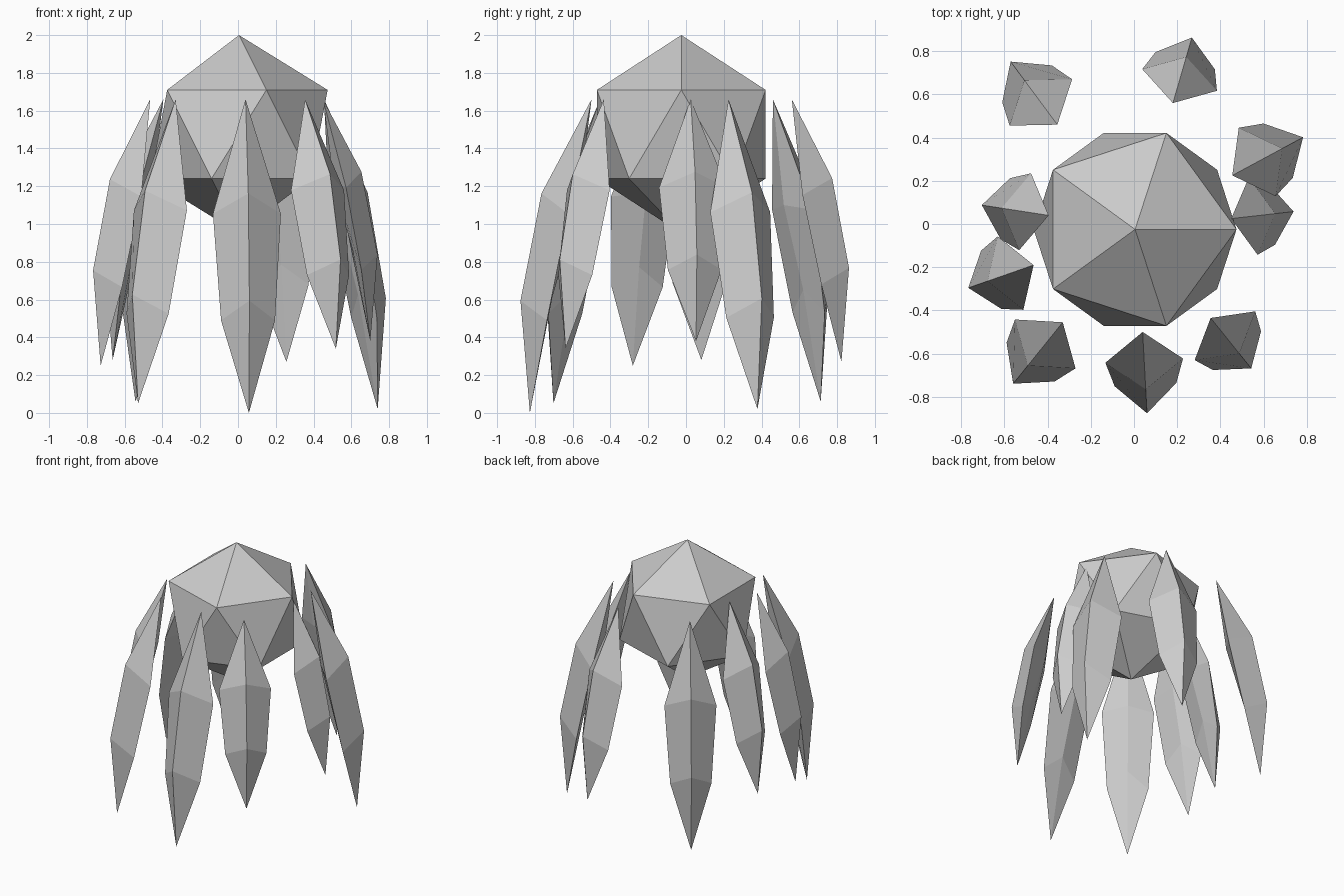
import bpy
import bmesh
from mathutils import Vector

cube = bpy.data.objects.get("Cube")
if cube:
    bpy.data.objects.remove(cube)

grey = bpy.data.materials.new("light_grey")
grey.use_nodes = True
colour = (0.6, 0.6, 0.6, 1)
grey.diffuse_color = colour
grey.node_tree.nodes["Principled BSDF"].inputs["Base Color"].default_value = colour


def finish(name, bm):
    bmesh.ops.recalc_face_normals(bm, faces=bm.faces)
    mesh = bpy.data.meshes.new(name)
    bm.to_mesh(mesh)
    bm.free()
    mesh.materials.append(grey)
    obj = bpy.data.objects.new(name, mesh)
    bpy.context.collection.objects.link(obj)
    return obj


# Faceted body
bm = bmesh.new()
bmesh.ops.create_icosphere(bm, subdivisions=1, radius=0.525)
body = finish("body", bm)
body.location = (0.005, -0.025, 1.475)

TOP = 1.66
# Each ring: outer, side and inner (reach, drop) as fractions of length; half width
RINGS = [((0.16, 0.30), (0.08, 0.365), (0.045, 0.35), 0.18),
         ((0.227, 0.642), (0.147, 0.705), (0.125, 0.63), 0.143)]
END_REACH = 0.197


def tentacle(name, tip, toward, end_z):
    """Four-sided drooping limb, pointed at both ends and bowed outward."""
    length = TOP - end_z
    start = Vector((*tip, TOP))
    out = Vector((toward[0] - tip[0], toward[1] - tip[1], 0)).normalized()
    side = Vector((-out.y, out.x, 0))
    bm = bmesh.new()

    def point(reach, drop, across=0):
        return bm.verts.new(start + out * reach * length + side * across
                            - Vector((0, 0, drop * length)))

    first = point(0, 0)
    last = point(END_REACH, 1)
    loops = [[point(*outer), point(*flank, width), point(*inner), point(*flank, -width)]
             for outer, flank, inner, width in RINGS]
    upper, lower = loops
    for i in range(4):
        j = (i + 1) % 4
        bm.faces.new((first, upper[i], upper[j]))
        bm.faces.new((upper[i], lower[i], lower[j], upper[j]))
        bm.faces.new((lower[i], last, lower[j]))
    finish(name, bm)


# Limbs: upper tip, direction target, height of the lower tip
tentacle("front_tentacle", (0.04, -0.50), (0.06, -0.87), 0.0)
tentacle("front_left_tentacle", (0.355, -0.435), (0.56, -0.69), 0.34)
tentacle("left_tentacle", (0.45, 0.025), (0.76, 0.06), 0.38)
tentacle("back_left_tentacle", (0.455, 0.225), (0.78, 0.40), 0.02)
tentacle("back_tentacle", (0.18, 0.56), (0.27, 0.87), 0.27)
tentacle("back_right_tentacle", (-0.355, 0.46), (-0.57, 0.75), 0.06)
tentacle("right_rear_tentacle", (-0.395, 0.04), (-0.72, 0.09), 0.28)
tentacle("right_fore_tentacle", (-0.465, -0.19), (-0.78, -0.30), 0.25)
tentacle("front_right_tentacle", (-0.33, -0.455), (-0.56, -0.74), 0.05)
